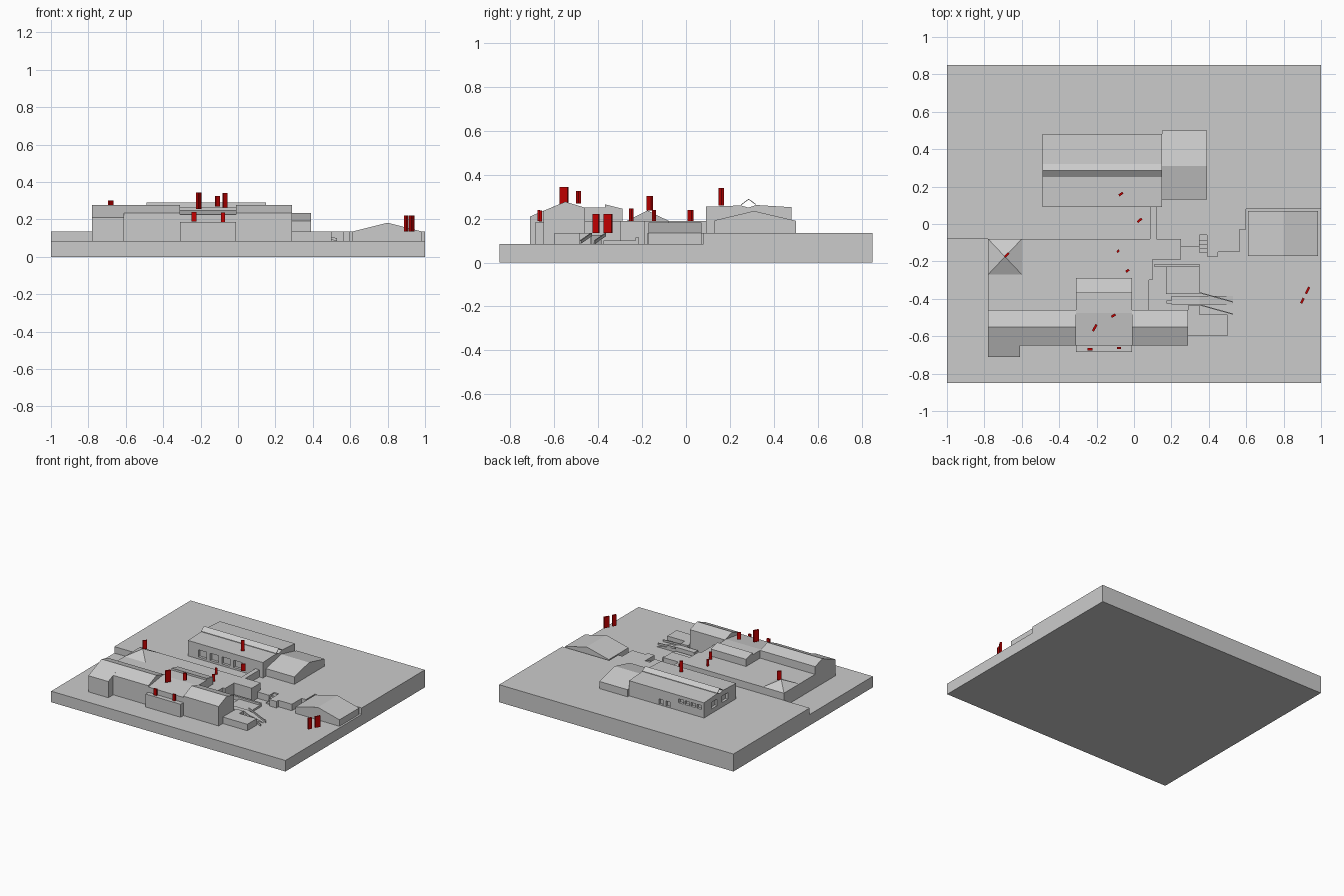
import bpy, bmesh, math
from mathutils import Vector

G, T, F = 0.085, 0.135, 0.19   # lower ground, terrace, flat roof heights


def make(name, pts, vec):
    """Extrude a closed planar outline along a vector."""
    bm = bmesh.new()
    f = bm.faces.new([bm.verts.new(p) for p in pts])
    r = bmesh.ops.extrude_face_region(bm, geom=[f])
    bmesh.ops.translate(bm, vec=Vector(vec),
                        verts=[v for v in r["geom"] if isinstance(v, bmesh.types.BMVert)])
    bmesh.ops.recalc_face_normals(bm, faces=bm.faces)
    me = bpy.data.meshes.new(name)
    bm.to_mesh(me)
    bm.free()
    ob = bpy.data.objects.new(name, me)
    bpy.context.collection.objects.link(ob)
    return ob


def plan(name, pts, z0, z1):
    return make(name, [(x, y, z0) for x, y in pts], (0, 0, z1 - z0))


def box(name, x0, x1, y0, y1, z0, z1):
    return plan(name, [(x0, y0), (x1, y0), (x1, y1), (x0, y1)], z0, z1)


def along_x(name, x0, x1, yz):
    return make(name, [(x0, y, z) for y, z in yz], (x1 - x0, 0, 0))


def along_y(name, y0, y1, xz):
    return make(name, [(x, y0, z) for x, z in xz], (0, y1 - y0, 0))


def cut(target, cutter):
    m = target.modifiers.new("cut", "BOOLEAN")
    m.operation, m.solver, m.object = "DIFFERENCE", "EXACT", cutter
    bpy.context.view_layer.objects.active = target
    bpy.ops.object.modifier_apply(modifier=m.name)
    bpy.data.objects.remove(cutter)


# Ground: low slab and stepped upper terrace
box("ground_slab", -1, 1, -0.85, 0.85, 0, G)
plan("upper_terrace", [(-1, -0.08), (0.25, -0.08), (0.25, -0.12), (0.35, -0.12), (0.35, -0.06),
                       (0.39, -0.06), (0.39, -0.15), (0.565, -0.15), (0.565, -0.03),
                       (0.6, -0.03), (0.6, 0.08), (1, 0.08), (1, 0.85), (-1, 0.85)], G, T)

# Stairs down from the terrace
for i in range(4):
    box("terrace_stair", 0.35, 0.39, -0.09 - 0.022 * i, -0.06, G, T - 0.01 * (i + 1))
box("stair_block", 0.39, 0.45, -0.175, -0.1, G, T)

# Rear hall with notched ridge and skylight
hall = along_x("rear_hall", -0.49, 0.15, [(0.09, T), (0.48, T), (0.48, 0.252), (0.32, 0.262),
                                          (0.285, 0.25), (0.25, 0.26), (0.09, 0.254)])
for i in range(4):
    x = -0.4 + 0.1 * i
    cut(hall, box("window_cutter", x, x + 0.07, 0.05, 0.11, 0.15, 0.205))
    x = -0.47 + 0.052 * i
    cut(hall, box("window_cutter", x, x + 0.04, 0.46, 0.52, 0.195, 0.225))
for x in (-0.2, -0.14):
    cut(hall, box("door_cutter", x, x + 0.035, 0.46, 0.52, 0.138, 0.18))
for y in (0.19, 0.32):
    cut(hall, box("side_window_cutter", -0.52, -0.47, y, y + 0.07, 0.17, 0.22))
along_x("ridge_skylight", -0.49, 0.15, [(0.25, 0.26), (0.285, 0.286), (0.32, 0.262),
                                        (0.32, 0.266), (0.285, 0.29), (0.25, 0.264)])

# Rear annex with gabled roof
along_x("rear_annex", 0.15, 0.39, [(0.13, T), (0.5, T), (0.5, 0.19), (0.31, 0.235), (0.13, 0.192)])

# Flat-roofed middle block and link to rear hall
plan("middle_block", [(-0.78, -0.47), (0.08, -0.47), (0.08, -0.3), (0.1, -0.3), (0.1, -0.19),
                      (0.25, -0.19), (0.25, -0.08), (-0.78, -0.08)], G, F)
box("link_passage", 0.085, 0.12, -0.08, 0.09, T, F)

# Pyramid roof
bm = bmesh.new()
c = [bm.verts.new(p) for p in [(-0.78, -0.27, F), (-0.6, -0.27, F), (-0.6, -0.08, F), (-0.78, -0.08, F)]]
apex = bm.verts.new((-0.69, -0.175, 0.237))
for i in range(4):
    bm.faces.new((c[i], c[(i + 1) % 4], apex))
me = bpy.data.meshes.new("pyramid_roof")
bm.to_mesh(me)
bm.free()
bpy.context.collection.objects.link(bpy.data.objects.new("pyramid_roof", me))

# Front building: left wing, two gabled stretches, low-roofed centre
for name, x0, x1, y, z in (("front_left_wing", -0.78, -0.61, -0.71, 0.21),
                           ("front_hall_left", -0.61, -0.31, -0.65, 0.235),
                           ("front_hall_right", -0.01, 0.29, -0.65, 0.235)):
    along_x(name, x0, x1, [(y, G), (-0.46, G), (-0.46, 0.25), (-0.55, 0.277), (y, z)])
along_x("front_centre", -0.31, -0.01, [(-0.65, G), (-0.29, G), (-0.29, 0.245), (-0.37, 0.265),
                                       (-0.37, 0.25), (-0.475, 0.25), (-0.65, 0.225)])
box("front_porch", -0.31, -0.01, -0.685, -0.65, G, 0.185)

# Side deck, sunken court, steps and ramp with rails
plan("side_deck", [(0.29, -0.6), (0.5, -0.6), (0.5, -0.485), (0.35, -0.485),
                   (0.35, -0.435), (0.29, -0.435)], G, T)
box("court_slab", 0.17, 0.35, -0.375, -0.23, G, 0.1)
box("court_wall", 0.11, 0.35, -0.23, -0.215, G, 0.115)
for i in range(4):
    box("court_step", 0.175 + 0.045 * i, 0.21 + 0.045 * i, -0.425, -0.41, G, 0.12)
along_y("ramp", -0.43, -0.385, [(0.2, G), (0.53, G), (0.35, 0.125), (0.2, 0.125)])
for a in (-0.37, -0.435):
    make("ramp_rail", [(0.35, a, 0.12), (0.53, a - 0.05, G), (0.53, a - 0.05, 0.1), (0.35, a, T)],
         (0, 0.006, 0))

# Pavilion at right with gabled roof
along_y("side_pavilion", -0.17, 0.07, [(0.61, G), (0.985, G), (0.985, T), (0.8, 0.182), (0.61, T)])

# Red marker plates, plain
red = bpy.data.materials.new("marker_red")
red.diffuse_color = (0.55, 0.0, 0.0, 1)
for x, y, z, h, w, ang in [(-0.07, 0.16, 0.26, 0.08, 0.025, 35), (0.03, 0.02, 0.185, 0.055, 0.03, 40),
                           (-0.085, -0.145, F, 0.05, 0.015, 40), (-0.035, -0.25, F, 0.055, 0.02, 35),
                           (-0.68, -0.165, 0.237, 0.065, 0.03, 45), (-0.235, -0.67, 0.19, 0.05, 0.025, 0),
                           (-0.08, -0.663, 0.187, 0.05, 0.02, 0), (-0.11, -0.49, 0.27, 0.055, 0.025, 30),
                           (-0.21, -0.555, 0.255, 0.09, 0.04, 60), (0.9, -0.41, 0.135, 0.085, 0.03, 63),
                           (0.928, -0.355, 0.135, 0.085, 0.04, 63)]:
    ob = box("marker_plate", -w / 2, w / 2, -0.006, 0.006, 0, h)
    ob.location, ob.rotation_euler.z = (x, y, z), math.radians(ang)
    ob.data.materials.append(red)
